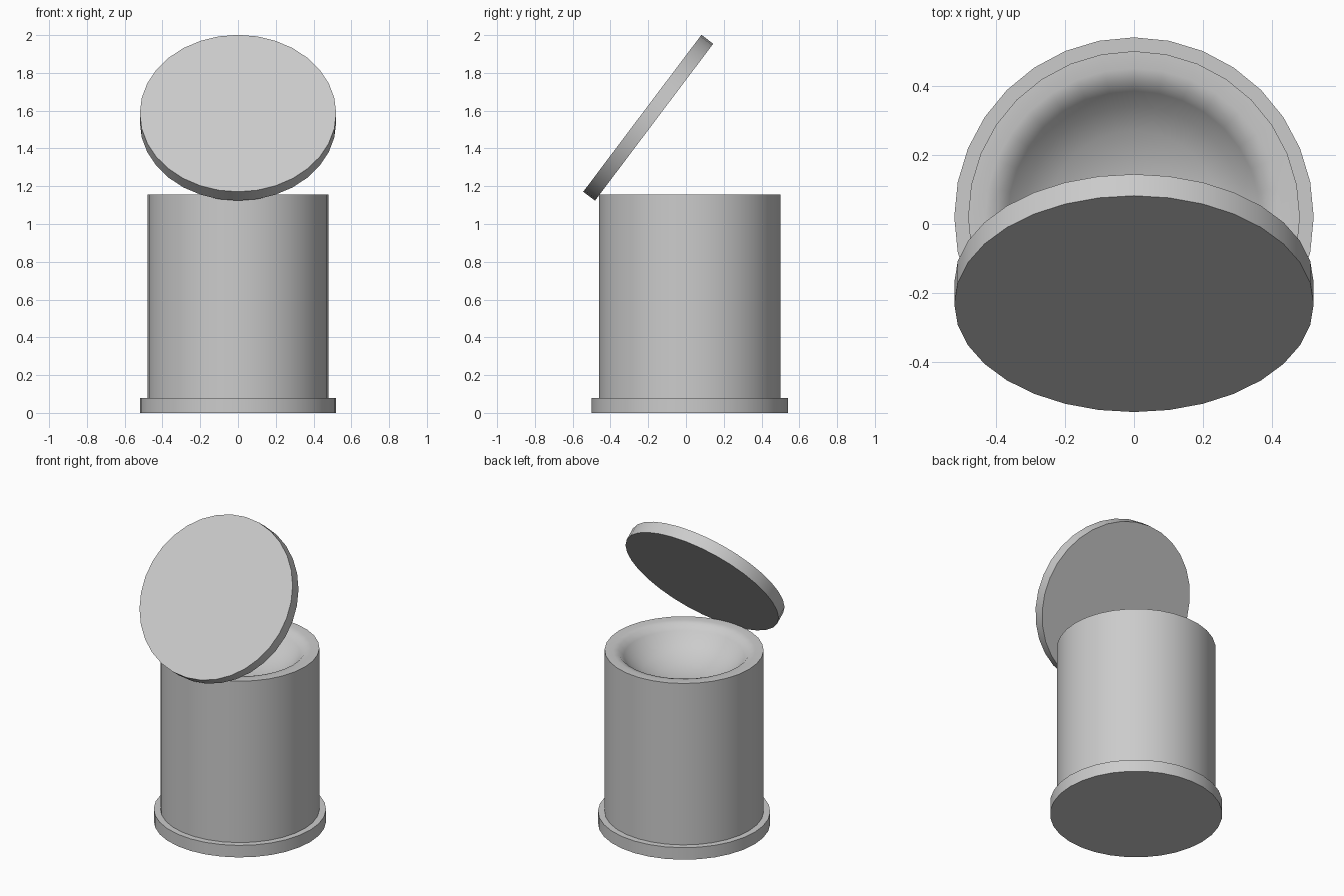
import bpy, bmesh, math
from mathutils import Matrix

if "Cube" in bpy.data.objects:
    bpy.data.objects.remove(bpy.data.objects["Cube"])

SIDES = 32


def lathe(name, profile, location=(0, 0, 0), tilt=0.0):
    """Revolve an (r, z) profile around z; radius 0 closes to a pole."""
    bm = bmesh.new()
    rings = []
    for r, z in profile:
        if r == 0:
            rings.append([bm.verts.new((0, 0, z))])
        else:
            rings.append([bm.verts.new((r * math.sin(2 * math.pi * i / SIDES),
                                        r * math.cos(2 * math.pi * i / SIDES), z))
                          for i in range(SIDES)])
    for a, b in zip(rings, rings[1:]):
        for i in range(SIDES):
            j = (i + 1) % SIDES
            if len(a) == 1:
                bm.faces.new((a[0], b[i], b[j]))
            elif len(b) == 1:
                bm.faces.new((a[i], a[j], b[0]))
            else:
                bm.faces.new((a[i], a[j], b[j], b[i]))
    # flat end caps where the profile does not reach the axis
    for ring in (rings[0], rings[-1]):
        if len(ring) > 1:
            bm.faces.new(ring)
    bmesh.ops.recalc_face_normals(bm, faces=bm.faces)
    mesh = bpy.data.meshes.new(name)
    bm.to_mesh(mesh)
    bm.free()
    obj = bpy.data.objects.new(name, mesh)
    bpy.context.collection.objects.link(obj)
    obj.location = location
    obj.rotation_euler = (tilt, 0, 0)
    bpy.ops.object.select_all(action='DESELECT')
    obj.select_set(True)
    bpy.context.view_layer.objects.active = obj
    bpy.ops.object.shade_smooth_by_angle(angle=math.radians(60))
    return obj


Y = 0.02  # common axis of base and can

# Foot disc
lathe("base", [(0.52, 0), (0.52, 0.08)], (0, Y, 0))

# Can with a smooth bowl sunk into its top
lathe("can_body", [(0.48, 0.08), (0.48, 1.155), (0.43, 1.155), (0.395, 1.147),
                   (0.365, 1.115), (0.32, 1.065), (0.25, 1.02), (0.16, 0.985),
                   (0.08, 0.97), (0, 0.965)], (0, Y, 0))

# Open lid, tilted up from the front edge
lathe("lid", [(0.52, -0.039), (0.52, 0.039)], (0, -0.2, 1.5625), math.radians(53))
